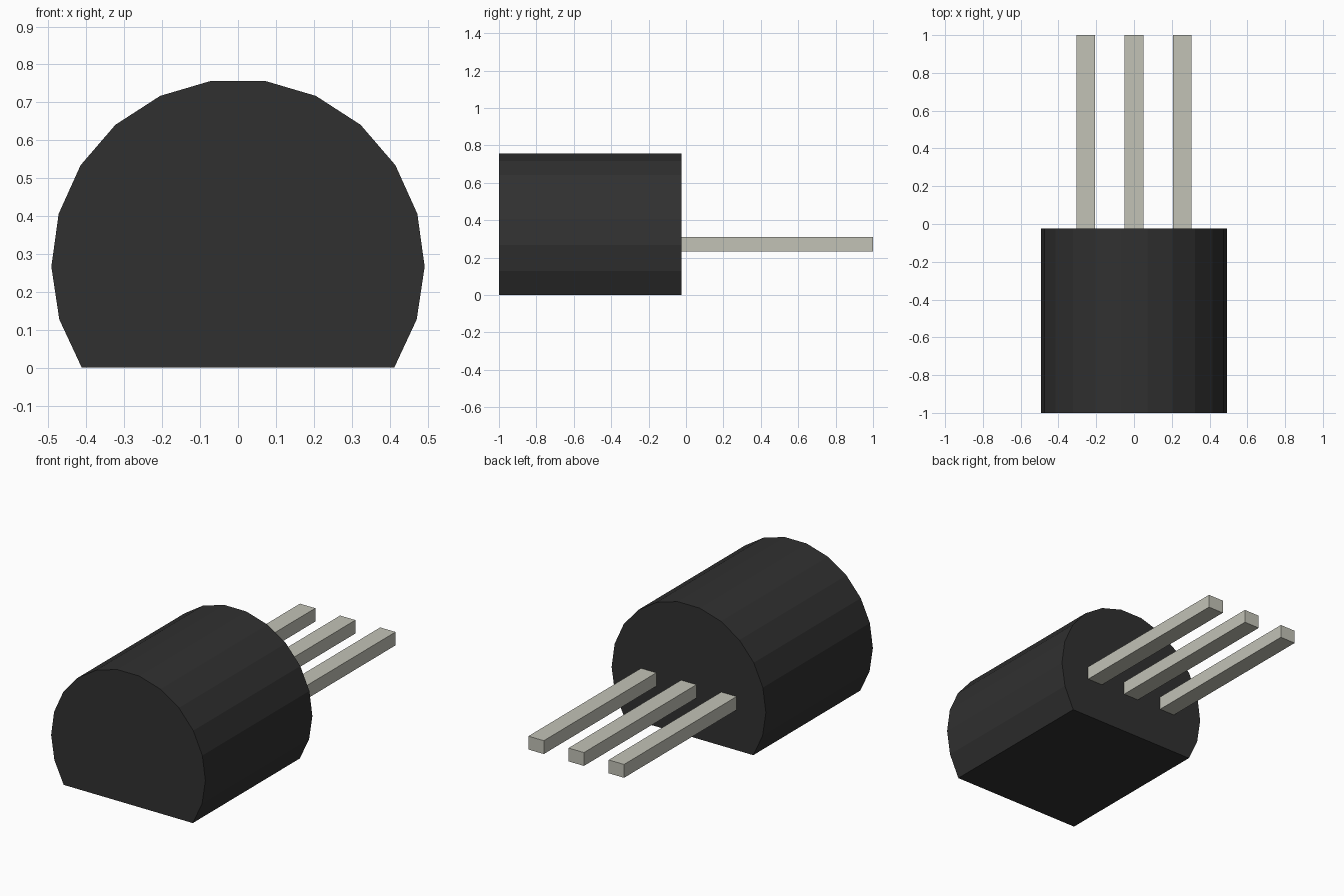
import bpy
import bmesh
from math import sin, cos, radians

cube = bpy.data.objects.get("Cube")
if cube:
    bpy.data.objects.remove(cube, do_unlink=True)


def make_material(name, color):
    mat = bpy.data.materials.new(name)
    mat.use_nodes = True
    mat.diffuse_color = color
    mat.node_tree.nodes["Principled BSDF"].inputs["Base Color"].default_value = color
    return mat


def extrude_profile(name, profile, y0, y1, mat):
    """Extrude an x/z outline along y into a closed solid."""
    bm = bmesh.new()
    face = bm.faces.new([bm.verts.new((x, y0, z)) for x, z in profile])
    moved = bmesh.ops.extrude_face_region(bm, geom=[face], use_keep_orig=True)["geom"]
    verts = [v for v in moved if isinstance(v, bmesh.types.BMVert)]
    bmesh.ops.translate(bm, verts=verts, vec=(0, y1 - y0, 0))
    bmesh.ops.recalc_face_normals(bm, faces=bm.faces)
    mesh = bpy.data.meshes.new(name)
    bm.to_mesh(mesh)
    bm.free()
    mesh.materials.append(mat)
    obj = bpy.data.objects.new(name, mesh)
    bpy.context.collection.objects.link(obj)
    return obj


black = make_material("black plastic", (0.03, 0.03, 0.03, 1))
metal = make_material("pale metal", (0.54, 0.54, 0.47, 1))

# Body: faceted round case with a flat underside
RADIUS, CENTER_Z, HALF_ARC, SIDES = 0.492, 0.27, 123.2, 15
angles = [radians(HALF_ARC * (2 * i / SIDES - 1)) for i in range(SIDES + 1)]
outline = [(RADIUS * sin(a), max(0, CENTER_Z + RADIUS * cos(a))) for a in angles]
extrude_profile("case", outline, -1, -0.025, black)

# Three square leads out of the back
HALF_WIDTH, LOW, HIGH = 0.049, 0.233, 0.31
for name, x in (("right_lead", -0.256), ("middle_lead", 0), ("left_lead", 0.256)):
    section = [(x - HALF_WIDTH, LOW), (x + HALF_WIDTH, LOW),
               (x + HALF_WIDTH, HIGH), (x - HALF_WIDTH, HIGH)]
    extrude_profile(name, section, -0.025, 1, metal)
